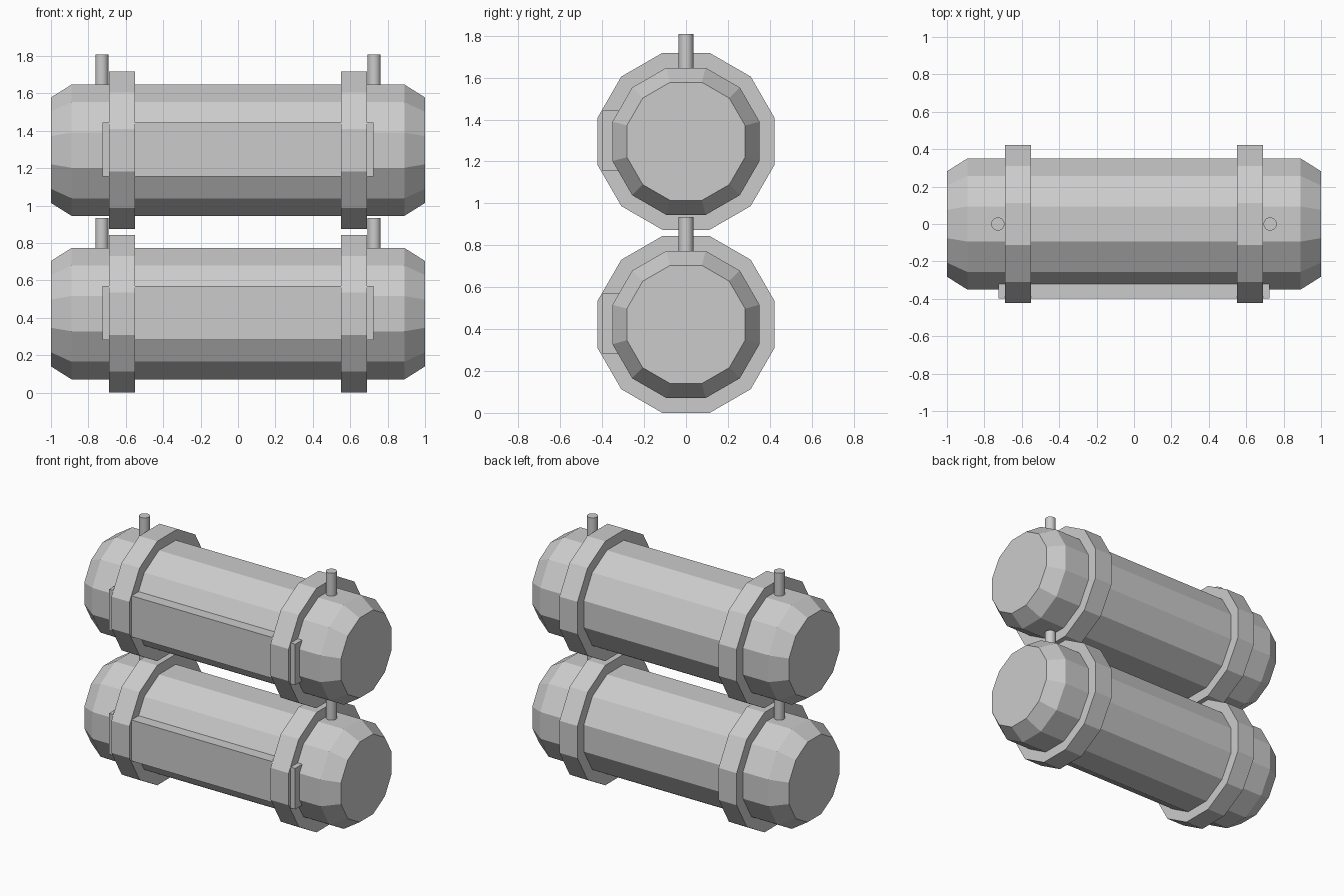
import bpy, bmesh, math

cube = bpy.data.objects.get("Cube")
if cube:
    bpy.data.objects.remove(cube, do_unlink=True)

# Single painted-metal colour
metal = bpy.data.materials.new("plain grey metal")
metal.use_nodes = True
grey = (0.6, 0.6, 0.6, 1)
metal.diffuse_color = grey
metal.node_tree.nodes["Principled BSDF"].inputs["Base Color"].default_value = grey


def lathe(name, profile, sides, location, axis="X"):
    """Closed solid from (position along axis, flat-to-axis radius) pairs."""
    bm = bmesh.new()
    rings = []
    for along, apothem in profile:
        r = apothem / math.cos(math.pi / sides)
        ring = []
        for i in range(sides):
            a = 2 * math.pi * (i + 0.5) / sides
            u, v = r * math.cos(a), r * math.sin(a)
            ring.append(bm.verts.new((along, u, v) if axis == "X" else (u, v, along)))
        rings.append(ring)
    for a, b in zip(rings, rings[1:]):
        for i in range(sides):
            j = (i + 1) % sides
            bm.faces.new((a[i], a[j], b[j], b[i]))
    bm.faces.new(rings[0])
    bm.faces.new(rings[-1])
    return finish(name, bm, location)


def box(name, size, location):
    bm = bmesh.new()
    bmesh.ops.create_cube(bm, size=1)
    bmesh.ops.scale(bm, vec=size, verts=bm.verts)
    return finish(name, bm, location)


def finish(name, bm, location):
    bmesh.ops.recalc_face_normals(bm, faces=bm.faces)
    mesh = bpy.data.meshes.new(name)
    bm.to_mesh(mesh)
    bm.free()
    mesh.materials.append(metal)
    ob = bpy.data.objects.new(name, mesh)
    ob.location = location
    bpy.context.collection.objects.link(ob)
    return ob


pins = []
for level, z in (("lower", 0.422), ("upper", 1.296)):
    # Tank with bevelled ends
    lathe(level + "_tank", [(-1, 0.282), (-0.89, 0.351), (0.89, 0.351), (1, 0.282)],
          12, (0, 0, z))
    # Front rail running through both straps
    box(level + "_front_rail", (1.45, 0.1, 0.288), (0, -0.349, z + 0.003))
    for side, s in (("left", 1), ("right", -1)):
        # Strap ring and upright pin
        lathe(f"{level}_{side}_strap", [(-0.07, 0.422), (0.07, 0.422)],
              12, (s * 0.62, 0, z))
        pins.append(lathe(f"{level}_{side}_pin", [(0.3, 0.035), (0.512, 0.035)],
                          24, (s * 0.728, 0, z), "Z"))

# Round pins are smooth with sharp rims
bpy.ops.object.select_all(action="DESELECT")
for pin in pins:
    pin.select_set(True)
bpy.context.view_layer.objects.active = pins[0]
bpy.ops.object.shade_smooth_by_angle(angle=math.radians(40))
